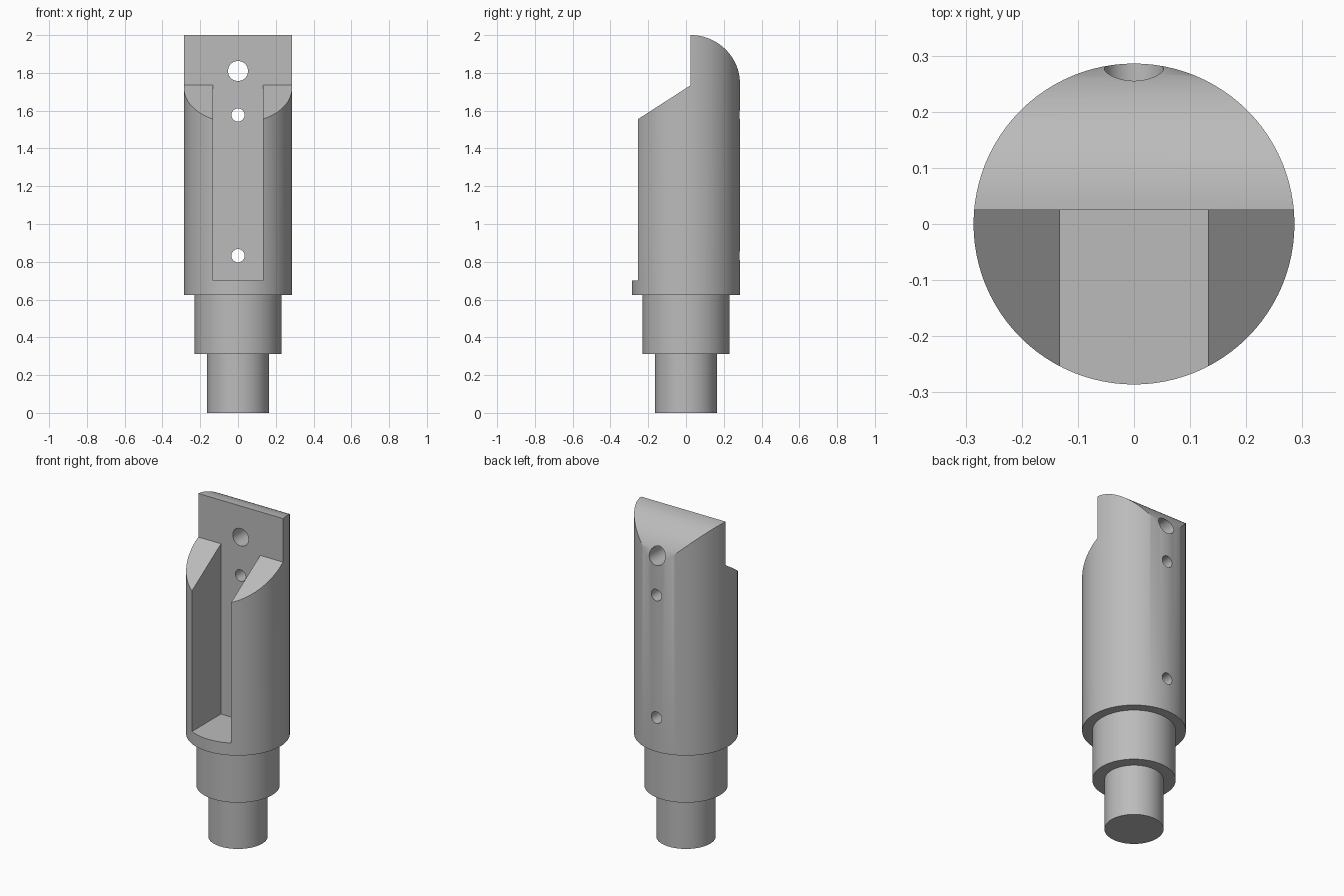
import bpy, bmesh, math
from mathutils import Matrix, Vector

cube = bpy.data.objects.get("Cube")
if cube:
    bpy.data.objects.remove(cube, do_unlink=True)

grey = bpy.data.materials.new("plain_grey")
grey.use_nodes = True
colour = (0.5, 0.5, 0.5, 1)
grey.diffuse_color = colour
grey.node_tree.nodes["Principled BSDF"].inputs["Base Color"].default_value = colour

RADIUS, BACK_WALL, TOP = 0.286, 0.025, 2.0


def make_object(name, bm):
    bmesh.ops.recalc_face_normals(bm, faces=bm.faces)
    mesh = bpy.data.meshes.new(name)
    bm.to_mesh(mesh)
    bm.free()
    mesh.materials.append(grey)
    obj = bpy.data.objects.new(name, mesh)
    bpy.context.collection.objects.link(obj)
    return obj


def lathe(name, profile, steps):
    bm = bmesh.new()
    verts = [bm.verts.new((r, 0, z)) for r, z in profile]
    edges = [bm.edges.new(pair) for pair in zip(verts, verts[1:])]
    bmesh.ops.spin(bm, geom=verts + edges, cent=(0, 0, 0), axis=(0, 0, 1),
                   angle=math.tau, steps=steps, use_duplicate=False)
    bmesh.ops.remove_doubles(bm, verts=bm.verts, dist=0.0001)
    return make_object(name, bm)


def side_prism(name, outline, half_width):
    bm = bmesh.new()
    face = bm.faces.new([bm.verts.new((-half_width, y, z)) for y, z in outline])
    new = bmesh.ops.extrude_face_region(bm, geom=[face])["geom"]
    bmesh.ops.translate(bm, vec=(2 * half_width, 0, 0),
                        verts=[g for g in new if isinstance(g, bmesh.types.BMVert)])
    return make_object(name, bm)


def drill(name, radius, z):
    bm = bmesh.new()
    bmesh.ops.create_cone(bm, cap_ends=True, segments=32, radius1=radius, radius2=radius,
                          depth=1, matrix=Matrix.Translation(Vector((0, 0, z)))
                          @ Matrix.Rotation(math.pi / 2, 4, "X"))
    return make_object(name, bm)


def apply_cutter(target, cutter, operation):
    cutter.hide_render = True
    mod = target.modifiers.new(cutter.name, "BOOLEAN")
    mod.operation, mod.object, mod.solver = operation, cutter, "EXACT"
    bpy.ops.object.modifier_apply(modifier=mod.name)
    bpy.data.objects.remove(cutter, do_unlink=True)


# Stepped round shank and holder body
body = lathe("slotted_holder", [(0, 0), (0.163, 0), (0.163, 0.313), (0.23, 0.313),
                                (0.23, 0.625), (RADIUS, 0.625), (RADIUS, TOP + 0.1),
                                (0, TOP + 0.1)], 96)
bpy.context.view_layer.objects.active = body
body.select_set(True)

# Side outline: sloped shoulders, upright back plate and rounded rear crown
crown = 0.262
arc = [(BACK_WALL + crown * math.sin(a), TOP - crown + crown * math.cos(a))
       for a in (math.pi / 2 * i / 24 for i in range(25))]
outline = [(-0.4, -0.1), (-0.4, 1.461), (BACK_WALL, 1.735)] + arc + [
    (0.4, TOP - crown), (0.4, -0.1)]
apply_cutter(body, side_prism("side_outline", outline, 0.5), "INTERSECT")

# Open front slot
slot = [(-0.5, 0.70), (BACK_WALL, 0.70), (BACK_WALL, 2.2), (-0.5, 2.2)]
apply_cutter(body, side_prism("front_slot", slot, 0.132), "DIFFERENCE")

# Through holes in the back wall
for name, radius, z in (("upper_hole", 0.053, 1.81), ("middle_hole", 0.035, 1.577),
                        ("lower_hole", 0.035, 0.832)):
    apply_cutter(body, drill(name, radius, z), "DIFFERENCE")

bpy.ops.object.select_all(action="DESELECT")
body.select_set(True)
bpy.ops.object.shade_smooth_by_angle(angle=math.radians(30))
